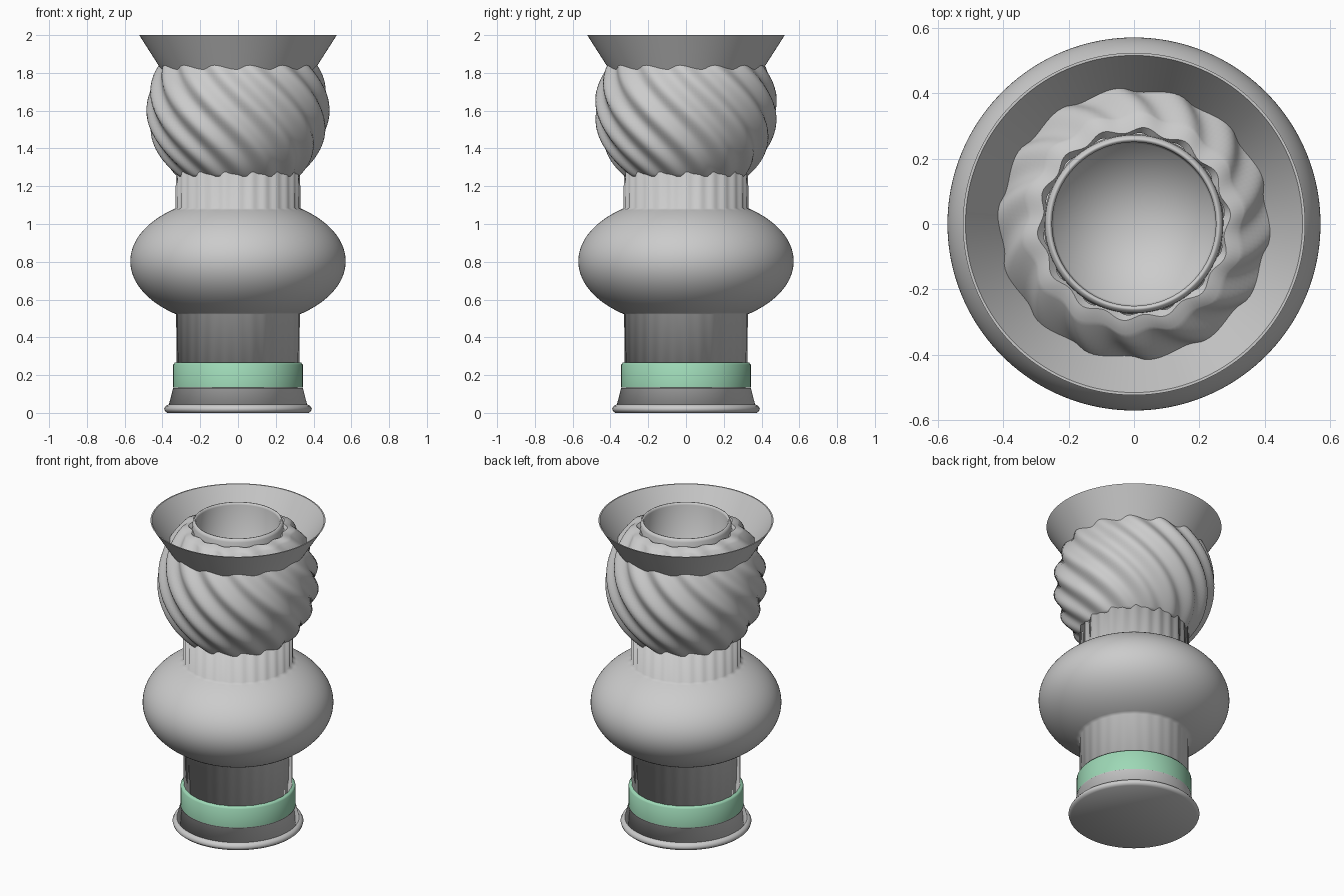
import bpy, bmesh, math

cube = bpy.data.objects.get("Cube")
if cube:
    bpy.data.objects.remove(cube)

SEGMENTS = 168
LOBES = 14


def material(name, rgb):
    mat = bpy.data.materials.new(name)
    mat.use_nodes = True
    mat.diffuse_color = (*rgb, 1)
    mat.node_tree.nodes["Principled BSDF"].inputs["Base Color"].default_value = (*rgb, 1)
    return mat


grey = material("light grey", (0.6, 0.6, 0.6))
green = material("pale green", (0.34, 0.69, 0.47))


def lathe(name, profile, mat, radius=None, closed=False, sharp=None):
    """Revolve (r, z) points; radius(r, z, angle) may ripple the surface."""
    bm = bmesh.new()
    rings = []
    for r, z in profile:
        if r == 0:
            rings.append([bm.verts.new((0, 0, z))] * SEGMENTS)
            continue
        ring = []
        for i in range(SEGMENTS):
            a = math.tau * i / SEGMENTS
            q = radius(r, z, a) if radius else r
            ring.append(bm.verts.new((q * math.cos(a), q * math.sin(a), z)))
        rings.append(ring)
    pairs = list(zip(rings, rings[1:]))
    if closed:
        pairs.append((rings[-1], rings[0]))
    for low, high in pairs:
        for i in range(SEGMENTS):
            j = (i + 1) % SEGMENTS
            corners = dict.fromkeys((low[i], low[j], high[j], high[i]))
            bm.faces.new(list(corners))
    bmesh.ops.recalc_face_normals(bm, faces=bm.faces)
    for face in bm.faces:
        face.smooth = True
    mesh = bpy.data.meshes.new(name)
    bm.to_mesh(mesh)
    bm.free()
    mesh.materials.append(mat)
    obj = bpy.data.objects.new(name, mesh)
    bpy.context.collection.objects.link(obj)
    if sharp:
        bpy.ops.object.select_all(action="DESELECT")
        obj.select_set(True)
        bpy.context.view_layer.objects.active = obj
        bpy.ops.object.shade_smooth_by_angle(angle=math.radians(sharp))
    return obj


# Foot: rounded bead under a flared collar
lathe("foot_bead", [(0, 0), (0.375, 0), (0.387, 0.01), (0.391, 0.022),
                    (0.383, 0.036), (0.368, 0.045), (0, 0.045)], grey, sharp=50)
lathe("foot_flare", [(0, 0.04), (0.367, 0.04), (0.343, 0.132),
                     (0.345, 0.133), (0, 0.134)], grey)

# Coloured band
lathe("green_band", [(0, 0.134), (0.343, 0.134), (0.343, 0.255),
                     (0.335, 0.266), (0, 0.266)], green, sharp=60)


# Body: fluted stem, wide bulge and fluted neck in one soft surface
def flutes(r, z, a):
    if r > 0.33:
        return r
    return r + (0.004 if z > 1 else 0.0015) * math.cos(2 * LOBES * a)


bulge = []
for i in range(41):
    t = math.asin(0.82) * (i / 20 - 1)
    bulge.append((0.57 * math.cos(t), 0.803 + 0.343 * math.sin(t)))
stem = [(0, 0.255), (0.323, 0.255)]
neck = [(0.325, 1.3), (0, 1.3)]
lathe("body", stem + bulge + neck, grey, flutes)


# Twisted lobed bulb
def twisted(r, z, a):
    return r * (1 + 0.033 * math.cos(LOBES * (a + 2.2 * (z - 1.6))))


bulb = []
for i in range(49):
    t = math.radians(-48 + 2 * i)
    bulb.append((0.47 * math.cos(t), 1.605 + 0.475 * math.sin(t)))
bulb = [(0, bulb[0][1])] + bulb
bulb[-1] = (0.287, bulb[-1][1])
bulb.append((0.27, bulb[-1][1] - 0.02))
lathe("twisted_bulb", bulb, grey, twisted, sharp=50)

# Flared collar around the mouth
lathe("flared_collar", [(0.36, 1.745), (0.523, 2.0), (0.515, 2.0), (0.352, 1.745)],
      grey, closed=True, sharp=40)

# Inner cup
lathe("inner_cup", [(0.275, 1.86), (0.272, 1.98), (0.262, 2.0), (0.255, 2.0),
                    (0.25, 1.985), (0.245, 1.4), (0, 1.36)], grey)
cup = bpy.data.objects["inner_cup"]
cup.data.update()
# The cup is open underneath, so face its lining towards the axis
if sum(p.normal.z for p in cup.data.polygons if len(p.vertices) == 3) < 0:
    cup.data.flip_normals()
